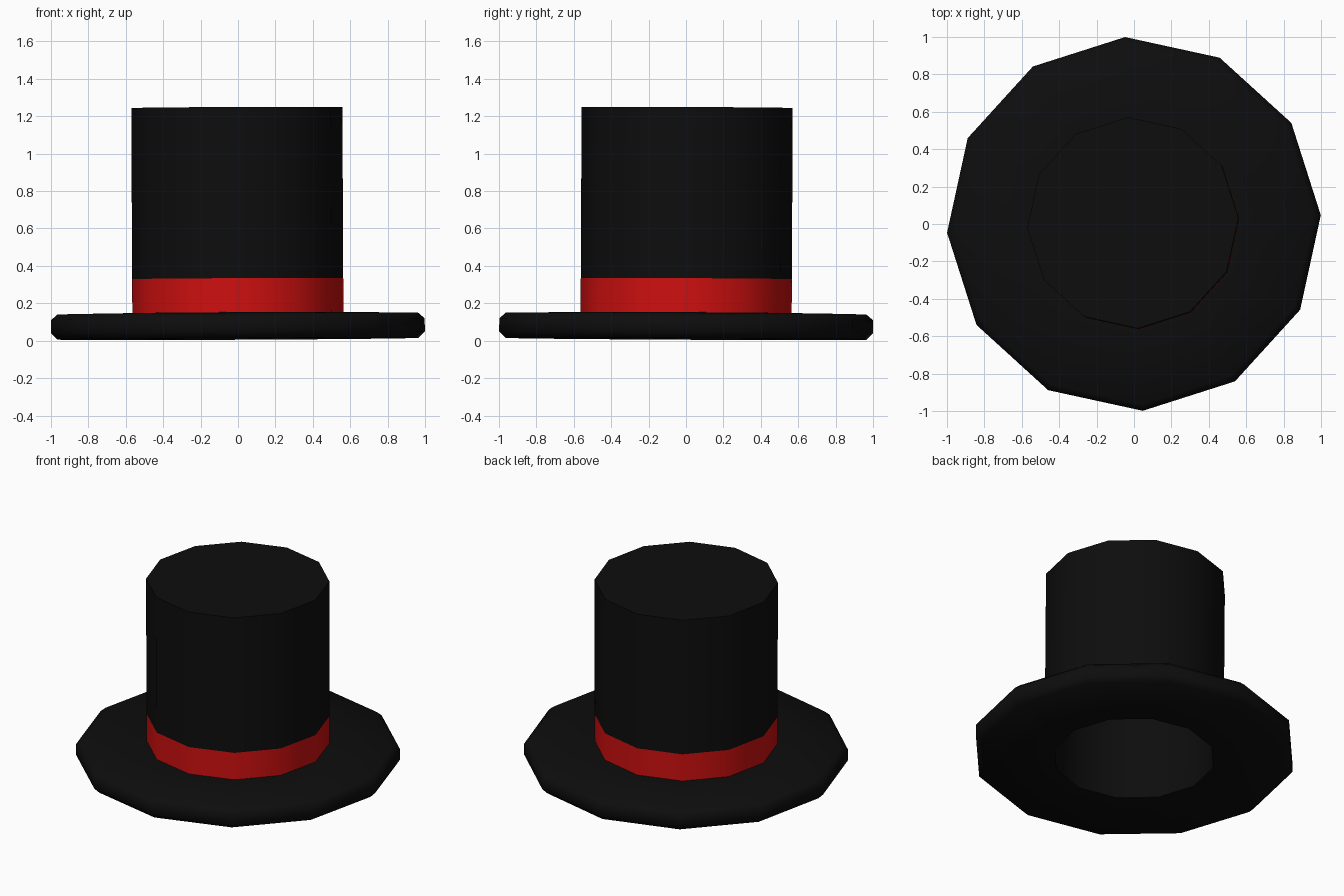
import bpy, math

if "Cube" in bpy.data.objects:
    bpy.data.objects.remove(bpy.data.objects["Cube"])

SIDES = 12
TURN = math.radians(2.7)
TILT = (-0.005, -0.005, 0)   # the hat leans very slightly


def material(name, rgb):
    m = bpy.data.materials.new(name)
    m.diffuse_color = (*rgb, 1)
    m.use_nodes = True
    m.node_tree.nodes["Principled BSDF"].inputs["Base Color"].default_value = m.diffuse_color
    return m


black = material("black felt", (0.004, 0.004, 0.004))
red = material("red ribbon", (0.62, 0.005, 0.005))


def lathe(name, profile, mat, cap=False):
    """Revolve (radius, height) points; optionally close the last ring."""
    verts = [(r * math.cos(TURN + math.tau * i / SIDES),
              r * math.sin(TURN + math.tau * i / SIDES), z)
             for r, z in profile for i in range(SIDES)]
    faces = []
    for k in range(len(profile) - 1):
        for i in range(SIDES):
            j = (i + 1) % SIDES
            a, b = k * SIDES, (k + 1) * SIDES
            faces.append((a + i, a + j, b + j, b + i))
    if cap:
        last = (len(profile) - 1) * SIDES
        faces.append(tuple(range(last, last + SIDES)))
    mesh = bpy.data.meshes.new(name)
    mesh.from_pydata(verts, [], faces)
    mesh.materials.append(mat)
    ob = bpy.data.objects.new(name, mesh)
    bpy.context.collection.objects.link(ob)
    ob.rotation_euler = TILT
    bpy.ops.object.select_all(action='DESELECT')
    ob.select_set(True)
    bpy.context.view_layer.objects.active = ob
    bpy.ops.object.shade_smooth_by_angle(angle=math.radians(55))
    return ob


# Brim with rounded rim, open in the middle
lathe("brim", [(0.50, 0.01), (0.965, 0.01), (1.0, 0.045), (1.0, 0.115),
               (0.965, 0.145), (0.565, 0.15)], black)
# Ribbon flush with the crown
lathe("hat_band", [(0.565, 0.15), (0.565, 0.332)], red)
# Crown with flat top
lathe("crown", [(0.565, 0.332), (0.565, 1.247)], black, cap=True)
# Hollow inside
lining = lathe("lining", [(0.50, 0.01), (0.50, 1.18)], black, cap=True)
lining.data.flip_normals()
